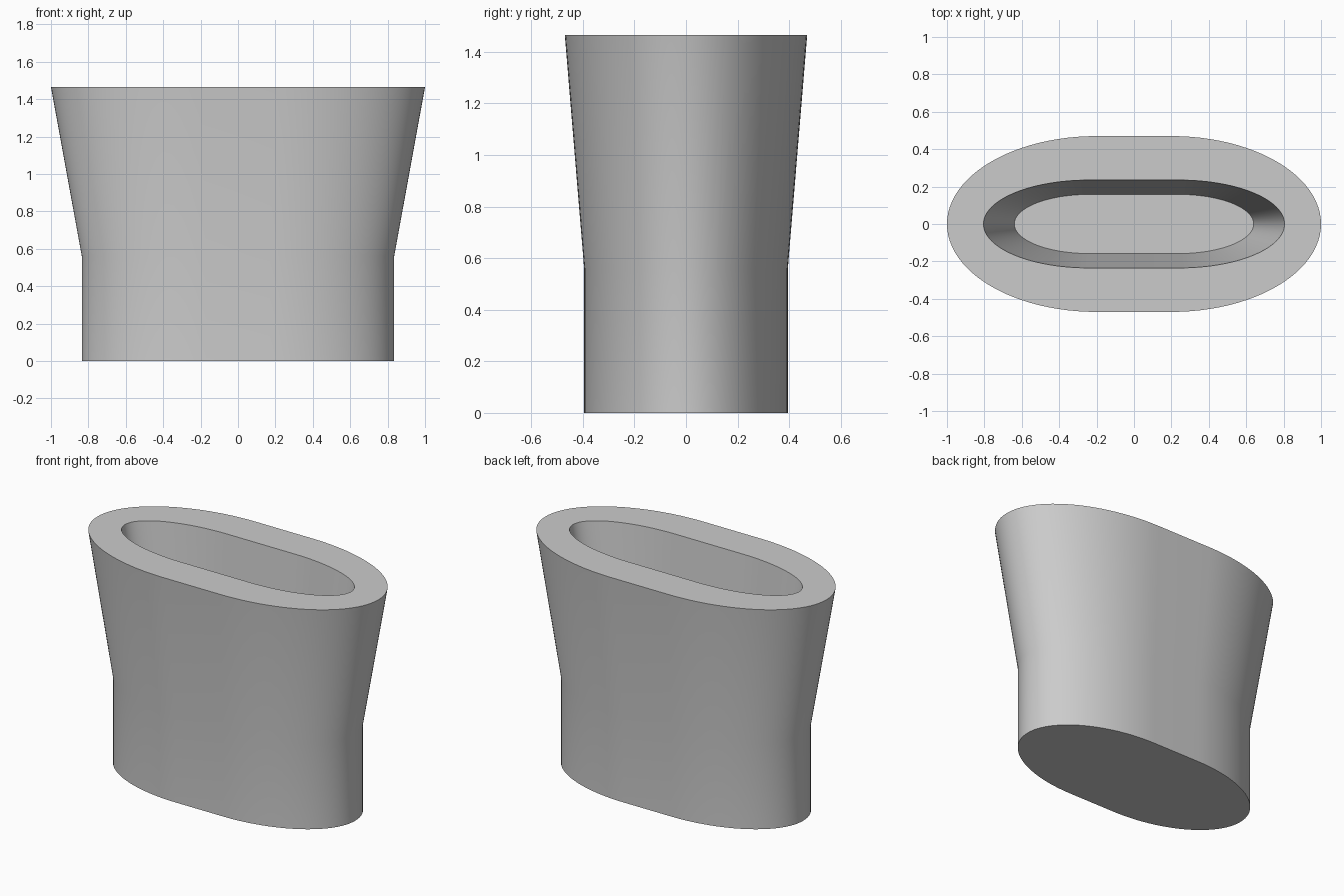
import bpy, bmesh, math

# Remove the default cube
cube = bpy.data.objects.get("Cube")
if cube:
    bpy.data.objects.remove(cube, do_unlink=True)

grey = bpy.data.materials.new("plain_grey")
grey.use_nodes = True
colour = (0.6, 0.6, 0.6, 1)
grey.diffuse_color = colour
grey.node_tree.nodes["Principled BSDF"].inputs["Base Color"].default_value = colour

STEPS = 24  # segments in each quarter of the outline


def outline(half_x, half_y, flat):
    """Rounded oval: straight middle run with an elliptical quarter at each corner."""
    points = []
    for sx, sy, start in ((1, 1, 0), (-1, 1, 1), (-1, -1, 2), (1, -1, 3)):
        for i in range(STEPS + 1):
            a = math.pi / 2 * (start + i / STEPS)
            x = sx * flat + (half_x - flat) * math.cos(a)
            points.append((x, half_y * math.sin(a)))
    # Drop the doubled points at the two ends
    return [p for i, p in enumerate(points)
            if math.dist(p, points[i - 1]) > 1e-5]


# Outside from the base up, over the rim, and down to the cavity floor
sections = [
    (0.835, 0.395, 0.17, 0.0),
    (0.835, 0.395, 0.17, 0.56),
    (1.0, 0.47, 0.2, 1.465),
    (0.805, 0.235, 0.24, 1.465),
    (0.64, 0.158, 0.24, 0.56),
]

bm = bmesh.new()
rings = [[bm.verts.new((x, y, z)) for x, y in outline(hx, hy, flat)]
         for hx, hy, flat, z in sections]
for low, high in zip(rings, rings[1:]):
    for i in range(len(low)):
        bm.faces.new((low[i - 1], low[i], high[i], high[i - 1]))
bm.faces.new(rings[0])
bm.faces.new(rings[-1])
bmesh.ops.recalc_face_normals(bm, faces=bm.faces)

mesh = bpy.data.meshes.new("flared_oval_vase")
bm.to_mesh(mesh)
bm.free()
mesh.materials.append(grey)
vase = bpy.data.objects.new("flared_oval_vase", mesh)
bpy.context.collection.objects.link(vase)

# Smooth walls with crisp rim, base and floor edges
bpy.ops.object.select_all(action="DESELECT")
vase.select_set(True)
bpy.context.view_layer.objects.active = vase
bpy.ops.object.shade_smooth_by_angle(angle=math.radians(30))
